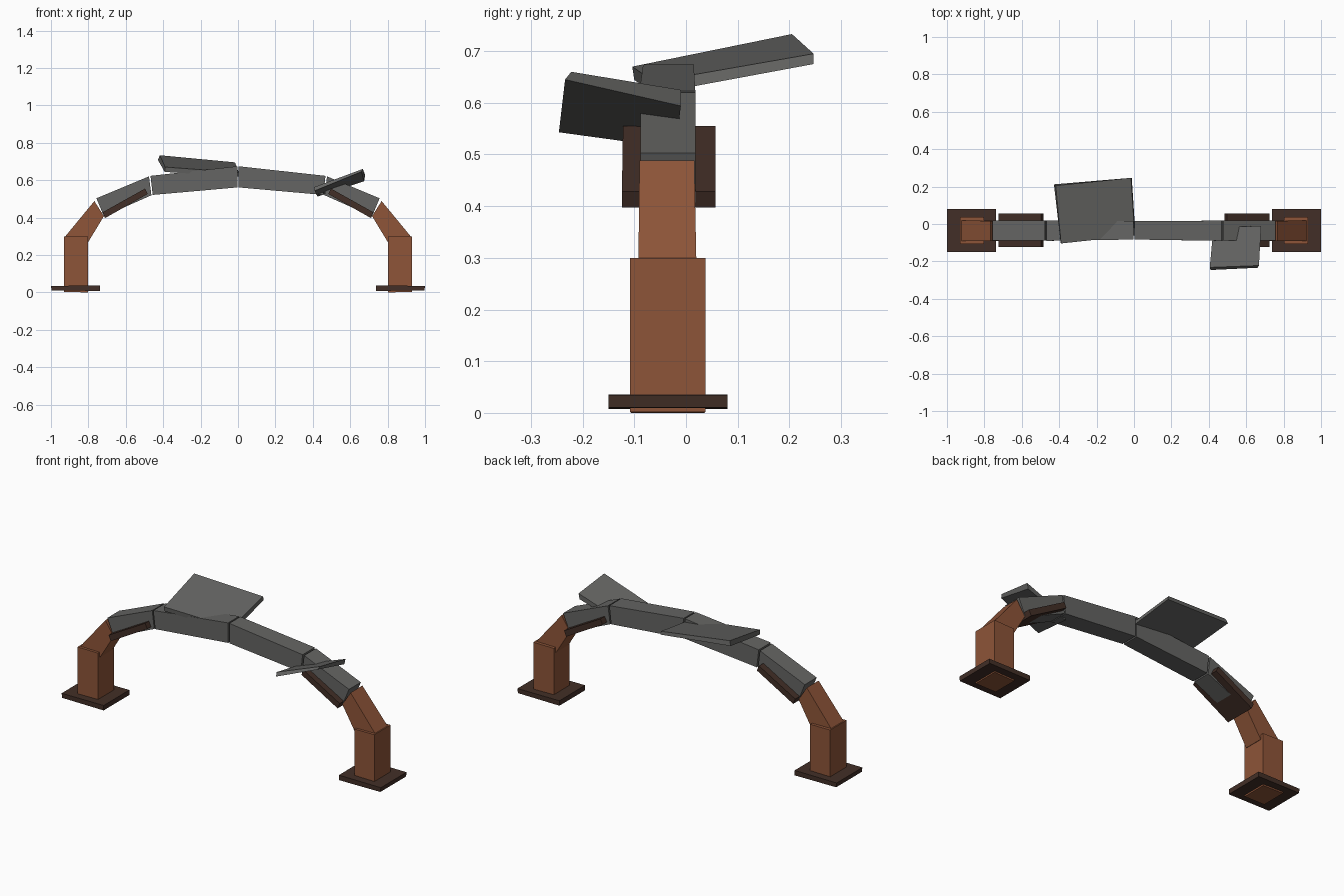
import bpy, bmesh

if "Cube" in bpy.data.objects:
    bpy.data.objects.remove(bpy.data.objects["Cube"])


def material(name, rgb):
    m = bpy.data.materials.new(name)
    m.diffuse_color = (*rgb, 1)
    m.use_nodes = True
    m.node_tree.nodes["Principled BSDF"].inputs["Base Color"].default_value = m.diffuse_color
    return m


BROWN = material("rust_brown", (0.27, 0.09, 0.04))
DARK = material("dark_brown", (0.055, 0.028, 0.02))
GREY = material("stone_grey", (0.13, 0.13, 0.125))


def block(name, a, b, mat):
    """Six-sided block from two four-corner ends, flat shaded."""
    bm = bmesh.new()
    va = [bm.verts.new(p) for p in a]
    vb = [bm.verts.new(p) for p in b]
    bm.faces.new(va)
    bm.faces.new(vb[::-1])
    for i in range(4):
        j = (i + 1) % 4
        bm.faces.new((va[i], vb[i], vb[j], va[j]))
    bmesh.ops.recalc_face_normals(bm, faces=bm.faces)
    me = bpy.data.meshes.new(name)
    bm.to_mesh(me)
    bm.free()
    me.materials.append(mat)
    ob = bpy.data.objects.new(name, me)
    bpy.context.collection.objects.link(ob)
    return ob


def end(s, top, bottom, y0, y1):
    """Rectangular section spanning y0..y1 between two (x, z) points."""
    (tx, tz), (bx, bz) = top, bottom
    return [(s * tx, y0, tz), (s * tx, y1, tz), (s * bx, y1, bz), (s * bx, y0, bz)]


# arch halves: every piece runs from its outer end to its inner end
PARTS = [
    ("foot_plate", DARK, ((1.0, .035), (.997, .01), -.15, .08), ((.737, .036), (.737, .008), -.15, .08)),
    ("post", BROWN, ((.93, .30), (.93, .002), -.108, .038), ((.803, .298), (.803, 0), -.106, .036)),
    ("slanted_post", BROWN, ((.927, .295), (.80, .27), -.092, .02), ((.768, .488), (.717, .408), -.09, .016)),
    ("outer_beam", GREY, ((.757, .503), (.717, .407), -.088, .018), ((.476, .62), (.463, .519), -.088, .018)),
    ("inner_beam", GREY, ((.468, .623), (.456, .521), -.09, .018), ((.004, .674), (.004, .561), -.083, .015)),
    ("under_plate", DARK, ((.724, .428), (.711, .397), -.124, .057), ((.497, .555), (.483, .526), -.122, .057)),
]
for side, s in (("left", -1), ("right", 1)):
    for name, mat, outer, inner in PARTS:
        block(f"{side}_{name}", end(s, *outer), end(s, *inner), mat)

# large tilted slab resting on the left half (top face, then bottom face)
block("large_slab",
      [(-.418, .205, .733), (-.016, .247, .695), (.004, -.062, .641), (-.39, -.104, .67)],
      [(-.428, .212, .708), (-.012, .247, .675), (.008, -.06, .618), (-.392, -.10, .644)], GREY)

# small tilted slab hanging on the front of the right half
block("small_slab",
      [(.405, -.232, .562), (.668, -.222, .66), (.68, -.01, .625), (.425, -.02, .535)],
      [(.41, -.246, .543), (.66, -.234, .645), (.674, -.01, .594), (.425, -.02, .512)], GREY)
